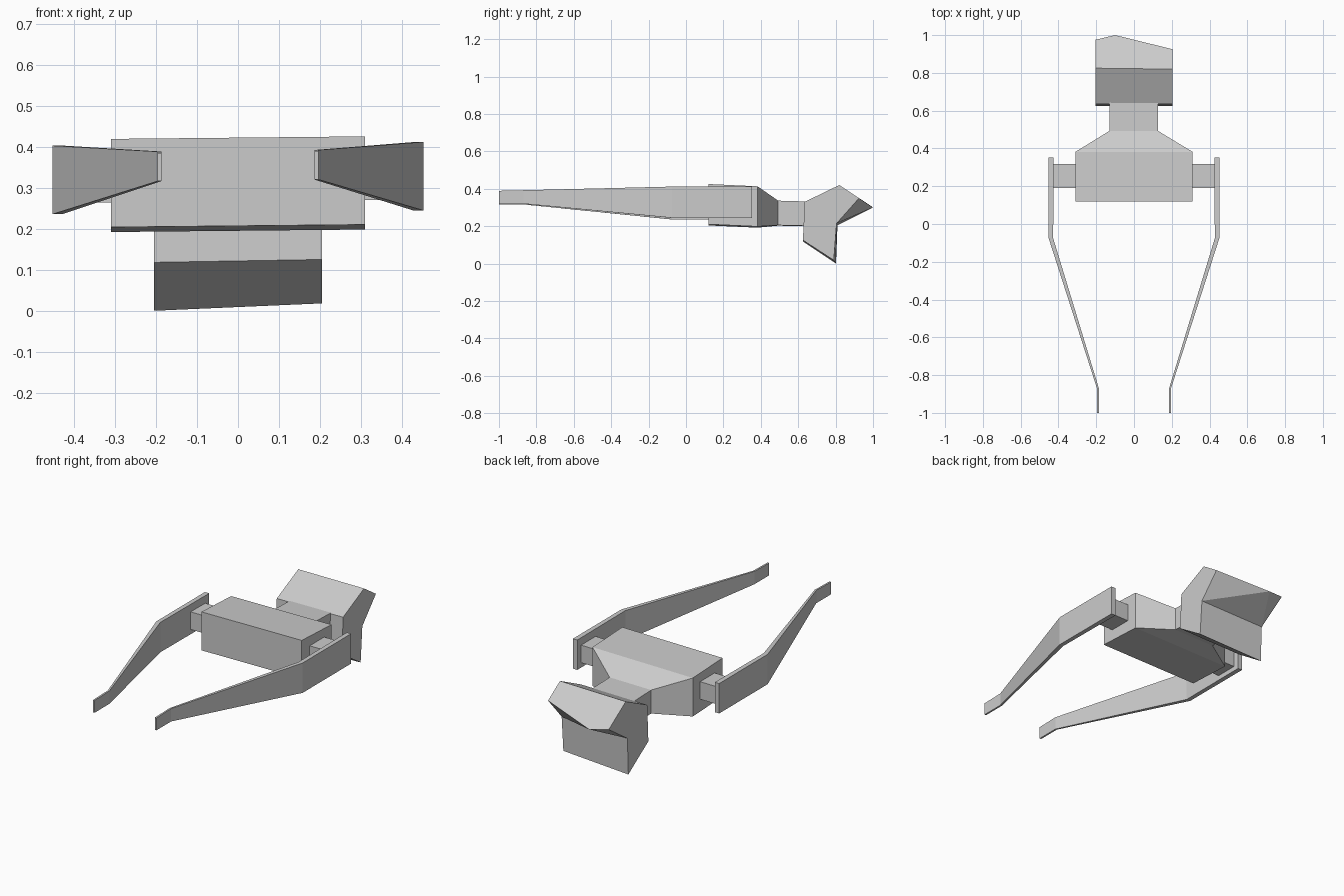
import bpy
import bmesh

cube = bpy.data.objects.get("Cube")
if cube:
    bpy.data.objects.remove(cube, do_unlink=True)

grey = bpy.data.materials.new("plain_grey")
grey.use_nodes = True
GREY = (0.6, 0.6, 0.6, 1)
grey.diffuse_color = GREY
grey.node_tree.nodes["Principled BSDF"].inputs["Base Color"].default_value = GREY

ROLL = 0.01  # slight sideways lean of the whole figure


def finish(name, bm):
    bmesh.ops.recalc_face_normals(bm, faces=bm.faces)
    mesh = bpy.data.meshes.new(name)
    bm.to_mesh(mesh)
    bm.free()
    mesh.materials.append(grey)
    obj = bpy.data.objects.new(name, mesh)
    bpy.context.collection.objects.link(obj)
    return obj


def loft(name, sections):
    """Join rectangular sections (y, x0, x1, z0, z1) into a closed solid."""
    bm = bmesh.new()
    rings = []
    for y, x0, x1, z0, z1 in sections:
        corners = ((x0, z0), (x1, z0), (x1, z1), (x0, z1))
        rings.append([bm.verts.new((x, y, z + ROLL * x)) for x, z in corners])
    for a, b in zip(rings, rings[1:]):
        for i in range(4):
            j = (i + 1) % 4
            bm.faces.new((a[i], a[j], b[j], b[i]))
    bm.faces.new(rings[0])
    bm.faces.new(rings[-1])
    return finish(name, bm)


# Torso tapering to the neck
loft("torso", [
    (0.12, -0.31, 0.31, 0.207, 0.422),
    (0.382, -0.31, 0.31, 0.195, 0.41),
    (0.493, -0.13, 0.127, 0.204, 0.335),
    (0.66, -0.13, 0.127, 0.2, 0.33),
])

# Shoulder pegs and bent plate arms
for side, s in (("left", 1), ("right", -1)):
    loft(side + "_shoulder_peg", [
        (y, s * 0.3, s * 0.432, 0.267, 0.365) for y in (0.19, 0.318)])
    loft(side + "_arm", [
        (0.353, s * 0.425, s * 0.452, 0.24, 0.407),
        (-0.075, s * 0.428, s * 0.452, 0.24, 0.407),
        (-0.87, s * 0.186, s * 0.196, 0.318, 0.39),
        (-1.0, s * 0.186, s * 0.196, 0.318, 0.387),
    ])

# Wedge head: two side profiles (y, z) plus an off-centre beak tip
left_profile = [(0.625, 0.125), (0.635, 0.33), (0.82, 0.42),
                (0.925, 0.35), (0.805, 0.215), (0.79, 0.018)]
right_profile = [(0.625, 0.118), (0.635, 0.325), (0.825, 0.416),
                 (0.975, 0.317), (0.81, 0.205), (0.802, 0.0)]
bm = bmesh.new()
lf = [bm.verts.new((0.205, y, z)) for y, z in left_profile]
rt = [bm.verts.new((-0.205, y, z)) for y, z in right_profile]
tip = bm.verts.new((-0.1, 1.0, 0.3))
for i in (0, 1, 4, 5):
    j = (i + 1) % 6
    bm.faces.new((lf[i], lf[j], rt[j], rt[i]))
bm.faces.new((lf[2], lf[3], tip, rt[3], rt[2]))
for tri in ((lf[3], lf[4], tip), (lf[4], rt[4], tip), (rt[4], rt[3], tip)):
    bm.faces.new(tri)
for prof in (lf, rt):
    bm.faces.new(prof)
finish("head", bm)
